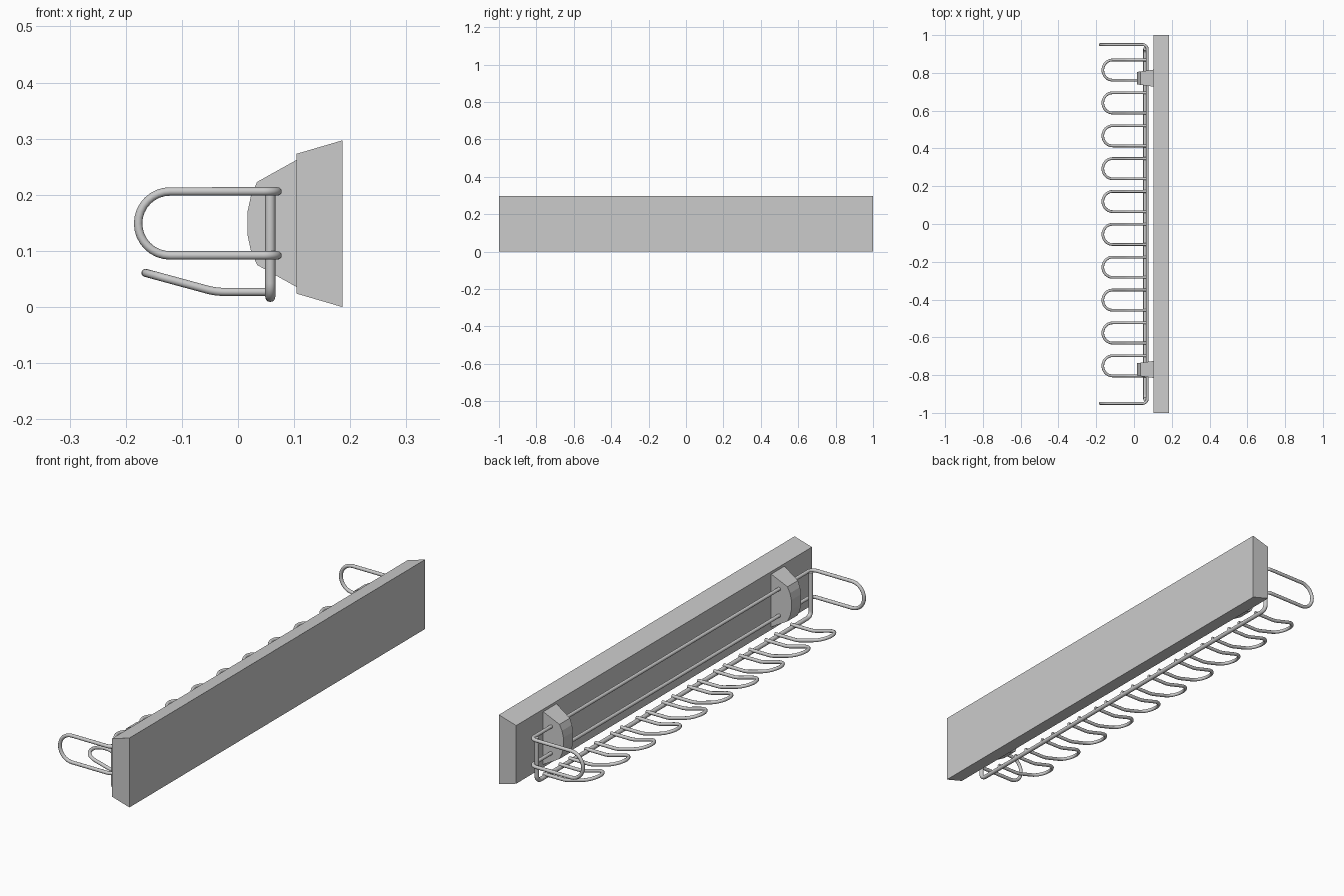
import bpy, bmesh, math
from mathutils import Vector

if "Cube" in bpy.data.objects:
    bpy.data.objects.remove(bpy.data.objects["Cube"])


def fillet(points, closed=False, steps=8):
    """Round path corners; each point is (x, y, z, radius)."""
    out = []
    n = len(points)
    for i, p in enumerate(points):
        c, r = Vector(p[:3]), p[3]
        if r == 0 or (not closed and i in (0, n - 1)):
            out.append(c)
            continue
        a = (Vector(points[i - 1][:3]) - c).normalized()
        b = (Vector(points[(i + 1) % n][:3]) - c).normalized()
        half = a.angle(b) / 2
        centre = c + (a + b).normalized() * (r / math.sin(half))
        u = c + a * (r / math.tan(half)) - centre
        v = c + b * (r / math.tan(half)) - centre
        sweep = u.angle(v)
        for k in range(steps + 1):
            t = k / steps
            q = centre + (u * math.sin((1 - t) * sweep) + v * math.sin(t * sweep)) / math.sin(sweep)
            if not out or (q - out[-1]).length > 1e-4:
                out.append(q)
    return out


def wire(name, points, radius, closed=False):
    pts = fillet(points, closed)
    cu = bpy.data.curves.new(name, 'CURVE')
    cu.dimensions = '3D'
    cu.bevel_depth = radius
    cu.bevel_resolution = 4
    cu.use_fill_caps = True
    sp = cu.splines.new('POLY')
    sp.points.add(len(pts) - 1)
    for s, p in zip(sp.points, pts):
        s.co = (*p, 1)
    sp.use_cyclic_u = closed
    ob = bpy.data.objects.new(name, cu)
    bpy.context.collection.objects.link(ob)
    bpy.ops.object.select_all(action='DESELECT')
    ob.select_set(True)
    bpy.context.view_layer.objects.active = ob
    bpy.ops.object.convert(target='MESH')
    bpy.ops.object.shade_smooth_by_angle(angle=math.radians(50))


def prism(name, profile, y, half_width):
    """Extrude an (x, z) profile along y; half_width depends on x."""
    bm = bmesh.new()
    ends = [[bm.verts.new((x, y + s * half_width(x), z)) for x, z in profile] for s in (-1, 1)]
    for e in ends:
        bm.faces.new(e)
    n = len(profile)
    for i in range(n):
        j = (i + 1) % n
        bm.faces.new((ends[0][i], ends[0][j], ends[1][j], ends[1][i]))
    bmesh.ops.recalc_face_normals(bm, faces=bm.faces)
    me = bpy.data.meshes.new(name)
    bm.to_mesh(me)
    bm.free()
    bpy.context.collection.objects.link(bpy.data.objects.new(name, me))


# Wall board with sloped top and bottom
prism("back_board", [(0.104, 0.024), (0.186, 0), (0.186, 0.297), (0.104, 0.273)], 0, lambda x: 1.0)

# Two tapered brackets
upper = [(0.104, 0.262), (0.034, 0.223), (0.023, 0.198), (0.017, 0.17)]
bracket = upper + [(x, 0.298 - z) for x, z in reversed(upper)]
for side, y in (("left", -0.77), ("right", 0.772)):
    prism("bracket_" + side, bracket, y, lambda x: 0.033 + 0.012 * (x - 0.017) / 0.087)

# Closed wire: two long rods joined by an upright loop at each end
X, F, HI, LO, Y = 0.0705, -0.178, 0.206, 0.092, 0.95
wire("rail_wire", [
    (X, -Y, HI, 0.025), (X, Y, HI, 0.025), (F, Y, HI, 0.057), (F, Y, LO, 0.057),
    (X, Y, LO, 0.025), (X, -Y, LO, 0.025), (F, -Y, LO, 0.057), (F, -Y, HI, 0.057),
], 0.0075, True)

# Posts bending into the bottom rod
wire("lower_frame", [(0.0575, -0.927, 0.206, 0), (0.0575, -0.927, 0.018, 0.025),
                     (0.0575, 0.927, 0.018, 0.025), (0.0575, 0.927, 0.206, 0)], 0.009)

# Ten upturned U hooks
for i in range(10):
    y, h = 0.815 - 0.174 * i, 0.0535
    half = [(0.066, h, 0.027, 0), (-0.04, h, 0.027, 0.12), (-0.165, h, 0.061, h)]
    path = half + [(x, -w, z, r) for x, w, z, r in reversed(half)]
    wire(f"hook_{i + 1}", [(x, y + w, z, r) for x, w, z, r in path], 0.0072)
